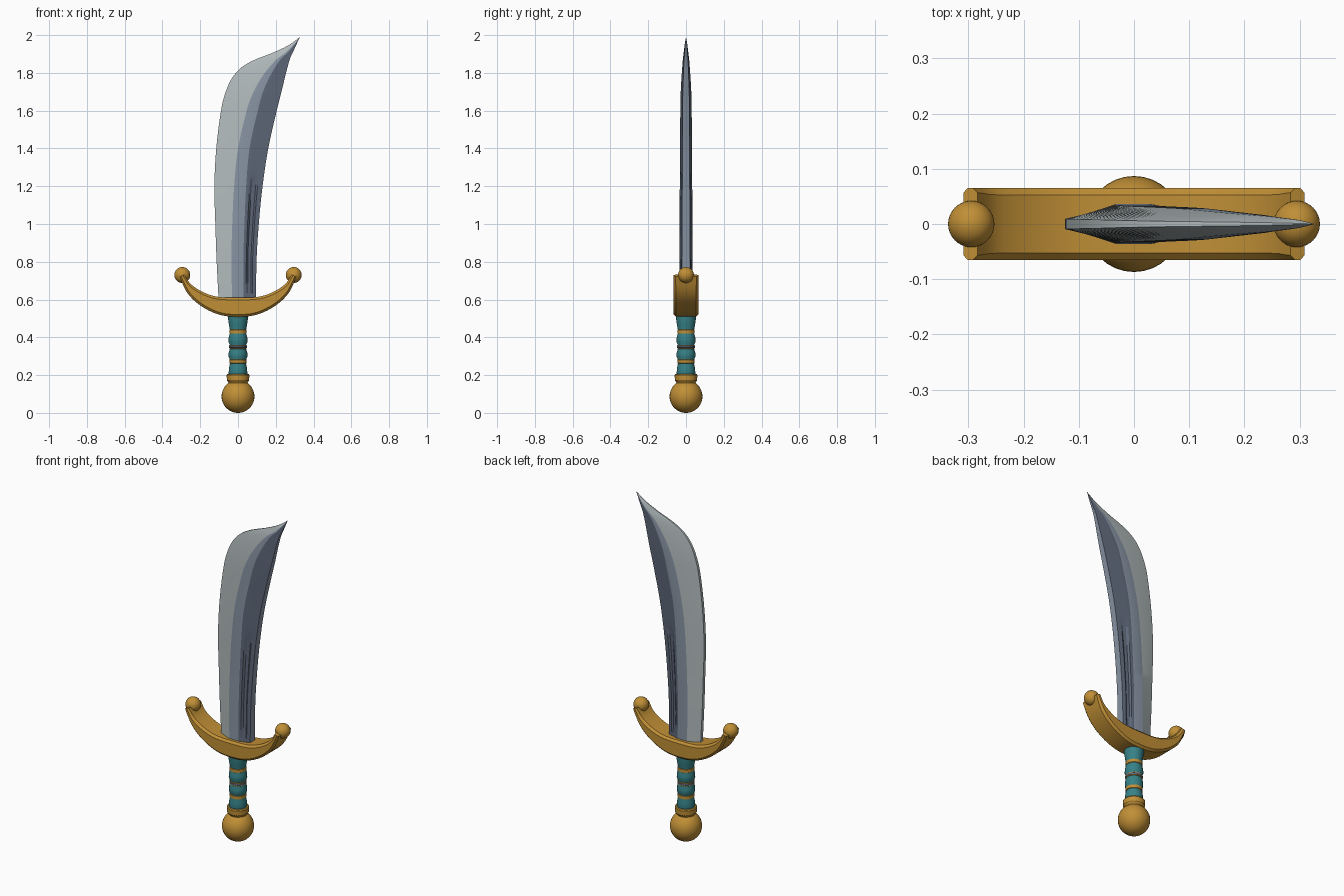
import bpy, bmesh, math
from mathutils import Vector

if "Cube" in bpy.data.objects:
    bpy.data.objects.remove(bpy.data.objects["Cube"])


def material(name, r, g, b):
    m = bpy.data.materials.new(name)
    lin = [((c / 255 + 0.055) / 1.055) ** 2.4 for c in (r, g, b)]
    m.diffuse_color = (*lin, 1)
    m.use_nodes = True
    m.node_tree.nodes["Principled BSDF"].inputs["Base Color"].default_value = m.diffuse_color
    return m


GOLD = material("gold", 192, 143, 54)
TEAL = material("teal leather", 54, 130, 136)
EDGE = material("bright edge steel", 178, 187, 188)
STEEL = material("blue steel", 136, 148, 164)
DARK = material("dark steel", 94, 104, 121)


def finish(bm, name, mats, angle=30):
    bmesh.ops.remove_doubles(bm, verts=bm.verts, dist=1e-5)
    bmesh.ops.recalc_face_normals(bm, faces=bm.faces)
    mesh = bpy.data.meshes.new(name)
    bm.to_mesh(mesh)
    bm.free()
    for m in mats:
        mesh.materials.append(m)
    ob = bpy.data.objects.new(name, mesh)
    bpy.context.collection.objects.link(ob)
    bpy.ops.object.select_all(action='DESELECT')
    ob.select_set(True)
    bpy.context.view_layer.objects.active = ob
    bpy.ops.object.shade_smooth_by_angle(angle=math.radians(angle))
    return ob


def loft(rings, name, mats, angle=30, slot=lambda k: 0):
    """Skin closed rings of equal length; slot(k) colours the k-th strip."""
    bm = bmesh.new()
    loops = [[bm.verts.new(p) for p in ring] for ring in rings]
    n = len(loops[0])
    for a, b in zip(loops, loops[1:]):
        for k in range(n):
            f = bm.faces.new((a[k], a[(k + 1) % n], b[(k + 1) % n], b[k]))
            f.material_index = slot(k)
    bm.faces.new(loops[0])
    bm.faces.new(loops[-1])
    return finish(bm, name, mats, angle)


def lathe(profile, name, mat, sides=32):
    rings = [[(r * math.cos(t * math.tau / sides), r * math.sin(t * math.tau / sides), z)
              for t in range(sides)] for r, z in profile]
    return loft(rings, name, [mat])


def ball(name, x, z, r):
    bm = bmesh.new()
    bmesh.ops.create_uvsphere(bm, u_segments=32, v_segments=20, radius=r)
    bmesh.ops.translate(bm, verts=bm.verts, vec=(x, 0, z))
    return finish(bm, name, [GOLD])


def smooth_path(points, steps):
    """Catmull-Rom interpolation through tuples of any length."""
    pts = [points[0], *points, points[-1]]
    out = []
    for a, b, c, d in zip(pts, pts[1:], pts[2:], pts[3:]):
        for s in range(steps):
            t = s / steps
            out.append([0.5 * (2 * q + (r - p) * t + (2 * p - 5 * q + 4 * r - u) * t * t
                        + (3 * q - p - 3 * r + u) * t ** 3) for p, q, r, u in zip(a, b, c, d)])
    return out + [list(points[-1])]


# Blade: cutting edge x, z / spine x, z / two ridge fractions / half thickness
stations = [
    (-.10, .55, .095, .55, .36, .67, .037),
    (-.113, .80, .098, .80, .37, .67, .035),
    (-.12, 1.0, .11, 1.0, .39, .67, .034),
    (-.125, 1.2, .13, 1.2, .41, .66, .033),
    (-.115, 1.4, .16, 1.4, .42, .64, .032),
    (-.09, 1.6, .205, 1.6, .46, .66, .030),
    (-.065, 1.7, .23, 1.7, .50, .67, .028),
    (-.03, 1.775, .247, 1.77, .55, .70, .024),
    (.02, 1.83, .262, 1.83, .60, .73, .020),
    (.09, 1.87, .277, 1.88, .64, .75, .016),
    (.18, 1.905, .291, 1.91, .66, .76, .012),
    (.265, 1.945, .31, 1.952, .66, .76, .007),
    (.328, 1.99, .328, 1.99, .66, .76, 0),
]
rings = []
for xl, zl, xr, zr, f1, f2, h in smooth_path(stations, 5):
    spine = 0.6 * h
    groove = 0.008 * max(0, min(1, (zr - .62) / .03, (1.27 - zr) / .06))
    section = [(0, .28 * h), (f1, h), (f2, h)]
    for u, depth in ((.22, 0), (.34, groove), (.58, groove), (.7, 0)):
        section.append((f2 + (1 - f2) * u, h + (spine - h) * u - depth))
    section.append((1, spine))
    left, right = Vector((xl, 0, zl)), Vector((xr, 0, zr))
    front = [left.lerp(right, f) + Vector((0, -y, 0)) for f, y in section]
    back = [Vector((p.x, -p.y, p.z)) for p in reversed(front)]
    rings.append(front + back)


def blade_slot(k):
    if k in (0, 14, 15):
        return 0            # cutting bevels
    return 1 if k in (1, 7, 13) else 2   # flats and spine, then dark bevels


loft(rings, "blade", [EDGE, STEEL, DARK], 15, blade_slot)

# Guard: chamfered crescent, lower x, z / upper x, z on one half
half = [(0, .508, 0, .61), (.08, .515, .065, .611), (.155, .542, .125, .618),
        (.225, .588, .19, .642), (.275, .645, .25, .682), (.309, .722, .284, .732)]
arc = smooth_path(half, 4)
arc = [[-a, b, -c, d] for a, b, c, d in reversed(arc[1:])] + arc
rings = []
for xa, za, xb, zb in arc:
    low, up = Vector((xa, 0, za)), Vector((xb, 0, zb))
    c = min(.012, (up - low).length * .3)
    t = c / (up - low).length
    rings.append([low.lerp(up, f) + Vector((0, y, 0)) for f, y in (
        (0, -.065 + c), (t, -.065), (1 - t, -.065), (1, -.065 + c),
        (1, .065 - c), (1 - t, .065), (t, .065), (0, .065 - c))])
loft(rings, "guard", [GOLD])
for side, x in (("left", -.295), ("right", .295)):
    ball(side + "_guard_ball", x, .73, .042)

# Grip: four wrapped segments, each swelling toward the guard
lathe([(.044, .19), (.050, .21), (.047, .24), (.042, .265), (.042, .28),
       (.049, .295), (.049, .32), (.043, .34), (.043, .36),
       (.050, .375), (.049, .40), (.043, .42), (.043, .44),
       (.047, .46), (.053, .50), (.053, .53)], "grip", TEAL)
for i, z in enumerate((.272, .35, .43)):
    lathe([(.041, z - .012), (.046, z - .009), (.046, z + .009), (.041, z + .012)],
          f"grip_ring_{i + 1}", GOLD)
lathe([(.0455, .344), (.047, .345), (.047, .355), (.0455, .356)], "middle_ring_inlay", DARK)

# Pommel and collar
lathe([(.048, .14), (.050, .16), (.059, .172), (.060, .2), (.056, .206)], "collar", GOLD)
ball("pommel", 0, .087, .087)
